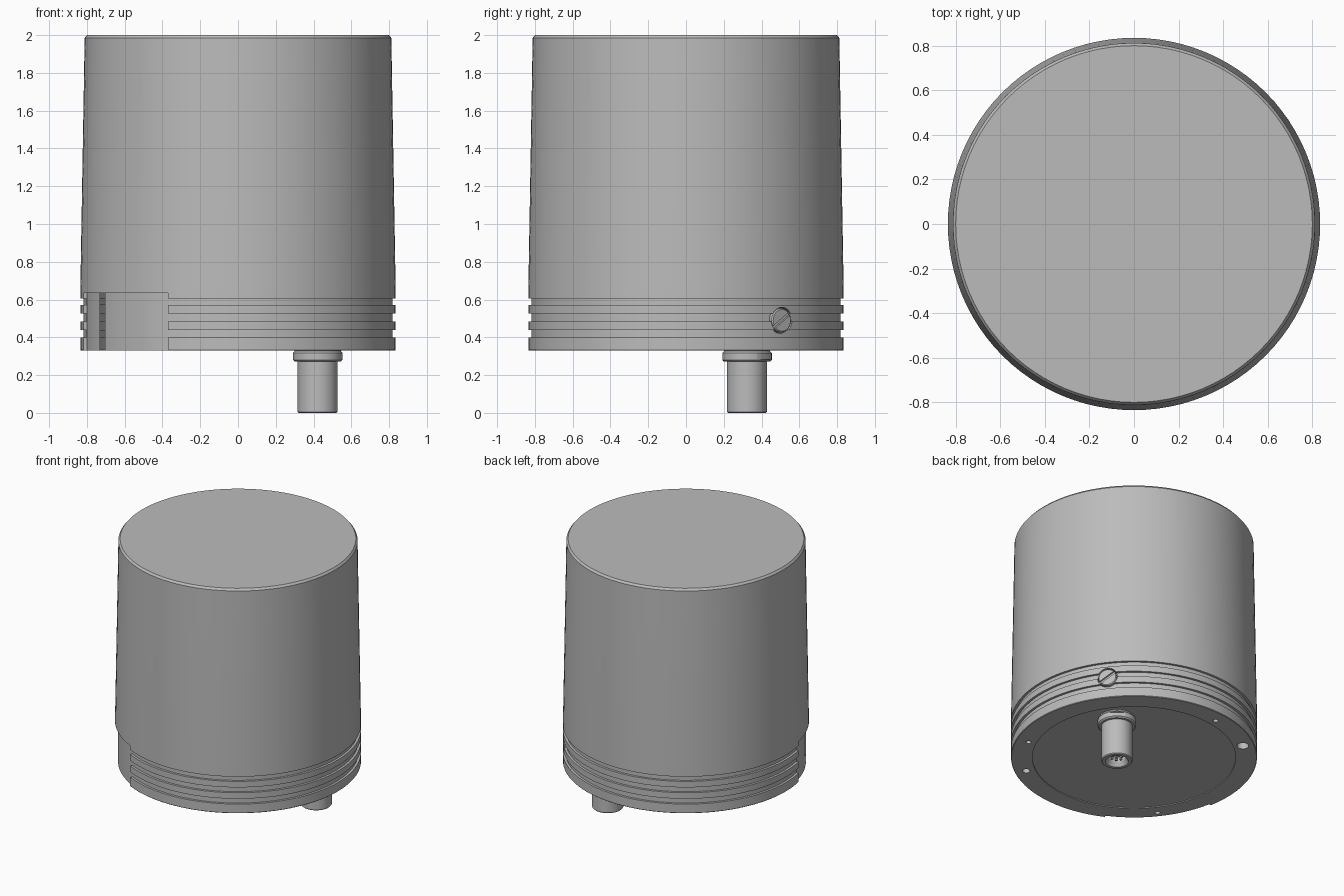
import bpy, bmesh, math
from mathutils import Matrix, Vector

cube = bpy.data.objects.get("Cube")
if cube:
    bpy.data.objects.remove(cube, do_unlink=True)

grey = bpy.data.materials.new("satin grey")
grey.use_nodes = True
COLOUR = (0.5, 0.5, 0.5, 1)
grey.diffuse_color = COLOUR
grey.node_tree.nodes["Principled BSDF"].inputs["Base Color"].default_value = COLOUR

SEGMENTS = 96
STEP = math.tau / SEGMENTS
SCREW_ANGLE = math.radians(37.5)


def finish(name, bm, matrix=Matrix()):
    bm.transform(matrix)
    bmesh.ops.recalc_face_normals(bm, faces=bm.faces)
    mesh = bpy.data.meshes.new(name)
    bm.to_mesh(mesh)
    bm.free()
    mesh.materials.append(grey)
    obj = bpy.data.objects.new(name, mesh)
    bpy.context.collection.objects.link(obj)
    return obj


def lathe(name, profile, segments=SEGMENTS, matrix=Matrix()):
    """Turn (radius, height) points around z; the two ends are capped."""
    bm = bmesh.new()
    rings = []
    for r, z in profile:
        rings.append([bm.verts.new((r * math.cos(i * math.tau / segments),
                                    r * math.sin(i * math.tau / segments), z))
                      for i in range(segments)])
    for low, high in zip(rings, rings[1:]):
        for i in range(segments):
            j = (i + 1) % segments
            bm.faces.new((low[i], low[j], high[j], high[i]))
    bm.faces.new(rings[0])
    bm.faces.new(rings[-1])
    return finish(name, bm, matrix)


def rod(name, x, y, z0, z1, r, segments=24):
    return lathe(name, [(r, z0), (r, z1)], segments, Matrix.Translation((x, y, 0)))


def box(name, size, matrix):
    bm = bmesh.new()
    bmesh.ops.create_cube(bm, size=1, matrix=Matrix.Diagonal((*size, 1)))
    return finish(name, bm, matrix)


def cut(target, cutter):
    mod = target.modifiers.new("cut", 'BOOLEAN')
    mod.operation, mod.solver, mod.object = 'DIFFERENCE', 'EXACT', cutter
    bpy.context.view_layer.objects.active = target
    bpy.ops.object.modifier_apply(modifier=mod.name)
    bpy.data.objects.remove(cutter, do_unlink=True)


def smooth(obj):
    bpy.ops.object.select_all(action='DESELECT')
    obj.select_set(True)
    bpy.context.view_layer.objects.active = obj
    bpy.ops.object.shade_smooth_by_angle(angle=math.radians(30))


# Housing: shallow base recess, three ring grooves, tapered wall, chamfered top
OUTER, GROOVE = 0.835, 0.818
profile = [(0.69, 0.336), (0.69, 0.33), (OUTER - 0.004, 0.33), (OUTER, 0.334)]
for low, high in ((0.40, 0.44), (0.485, 0.525), (0.57, 0.605)):
    profile += [(OUTER, low), (GROOVE, low), (GROOVE, high), (OUTER, high)]
profile += [(OUTER, 0.64), (0.815, 1.8), (0.812, 1.985), (0.8, 2.0)]
housing = lathe("housing", profile)

# Smooth curved label pad sunk into the wall, opposite the screw
bm = bmesh.new()
arc = range(51, 66)
outline = [(r * math.cos(i * STEP), r * math.sin(i * STEP))
           for r, order in ((0.814, arc), (1.0, reversed(arc))) for i in order]
floor = bm.faces.new([bm.verts.new((x, y, 0.2)) for x, y in outline])
extruded = bmesh.ops.extrude_face_region(bm, geom=[floor])
top = [v for v in extruded["geom"] if isinstance(v, bmesh.types.BMVert)]
bmesh.ops.translate(bm, verts=top, vec=(0, 0, 0.435))
cut(housing, finish("pad_cutter", bm))

# Base holes: three small fixing holes and two larger locating holes
for angle, distance, radius in ((-24, 0.745, 0.018), (98, 0.745, 0.018), (218, 0.765, 0.018),
                                (-54, 0.755, 0.026), (128, 0.755, 0.04)):
    a = math.radians(angle)
    cut(housing, rod("hole_cutter", distance * math.cos(a), distance * math.sin(a),
                     0.2, 0.39, radius))

# Slotted plug screw in the side wall, seated in a clearance hole
radial = Vector((math.cos(SCREW_ANGLE), math.sin(SCREW_ANGLE), 0))
side = (Matrix.Translation(radial * 0.79 + Vector((0, 0, 0.49)))
        @ Matrix.Rotation(SCREW_ANGLE + math.pi / 2, 4, 'Z')
        @ Matrix.Rotation(math.pi / 2, 4, 'X'))
cut(housing, lathe("screw_hole_cutter", [(0.069, 0), (0.069, 0.2)], 32, side))
screw = lathe("plug_screw", [(0.064, -0.01), (0.064, 0.038), (0.058, 0.044)], 32, side)
slot = side @ Matrix.Rotation(math.radians(35), 4, 'Z') @ Matrix.Translation((0, 0, 0.045))
cut(screw, box("slot_cutter", (0.3, 0.018, 0.03), slot))

# Connector: collar, barrel and open socket
CX, CY = 0.422, 0.323
place = Matrix.Translation((CX, CY, 0))
connector = lathe("connector", [
    (0.06, 0.07), (0.06, 0.03), (0.078, 0.0), (0.1, 0.0), (0.106, 0.006),
    (0.106, 0.272), (0.122, 0.272), (0.131, 0.281), (0.131, 0.318), (0.122, 0.327),
    (0.122, 0.34)], 48, place)
for turn in (50, 230):
    flat = (place @ Matrix.Rotation(math.radians(turn), 4, 'Z')
            @ Matrix.Translation((0.17, 0, 0.3)))
    cut(connector, box("flat_cutter", (0.1, 0.3, 0.03), flat))

# Contact pins in the socket
pins = [rod("contact_pin_centre", CX, CY, 0.025, 0.075, 0.008, 12)]
for i in range(6):
    a = i * math.tau / 6
    pins.append(rod(f"contact_pin_{i + 1}", CX + 0.034 * math.cos(a),
                    CY + 0.034 * math.sin(a), 0.025, 0.075, 0.008, 12))

for obj in [housing, screw, connector] + pins:
    smooth(obj)
